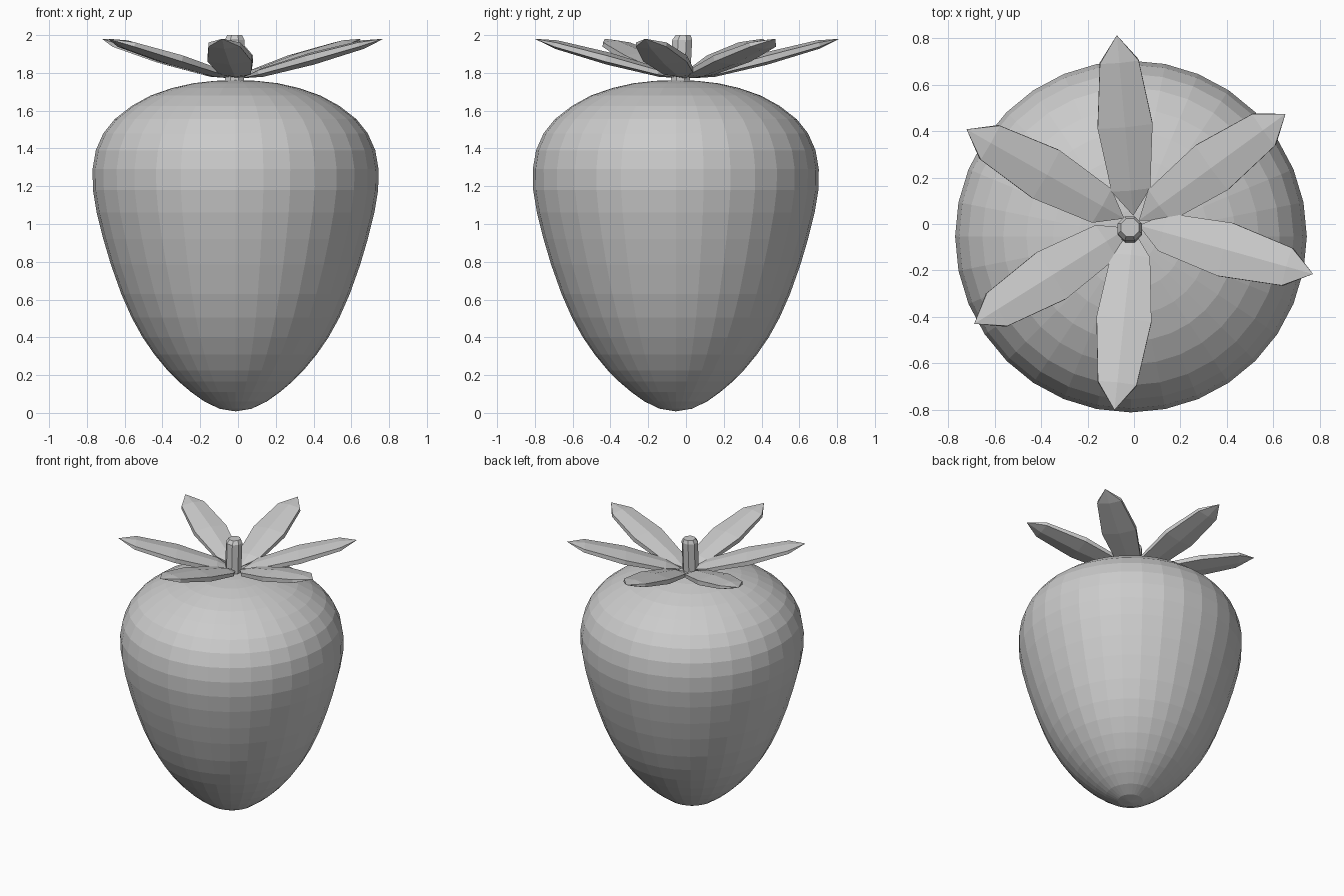
import bpy, bmesh
from math import sin, cos, pi, radians
from mathutils import Matrix, Vector

if "Cube" in bpy.data.objects:
    bpy.data.objects.remove(bpy.data.objects["Cube"])


def make_object(name, bm):
    bmesh.ops.recalc_face_normals(bm, faces=bm.faces)
    mesh = bpy.data.meshes.new(name)
    bm.to_mesh(mesh)
    bm.free()
    obj = bpy.data.objects.new(name, mesh)
    bpy.context.collection.objects.link(obj)
    return obj


# Fruit body: revolved profile (radius, height)
profile = [(0, .008), (.085, .022), (.165, .06), (.235, .11), (.30, .165),
           (.36, .225), (.43, .31), (.492, .40), (.55, .505), (.605, .63),
           (.66, .785), (.70, .92), (.735, 1.06), (.755, 1.18), (.757, 1.29),
           (.74, 1.39), (.70, 1.48), (.64, 1.555), (.55, 1.625), (.45, 1.68),
           (.335, 1.72), (.225, 1.745), (.11, 1.758), (0, 1.762)]
bm = bmesh.new()
verts = [bm.verts.new((r, 0, z)) for r, z in profile]
edges = [bm.edges.new(p) for p in zip(verts, verts[1:])]
bmesh.ops.spin(bm, geom=verts + edges, cent=(0, 0, 0), axis=(0, 0, 1),
               angle=2 * pi, steps=32, use_duplicate=False)
bmesh.ops.remove_doubles(bm, verts=bm.verts, dist=.0005)
body = make_object("fruit_body", bm)
body.location = (-.013, -.054, 0)


# Leaves: flattened low-poly spheroids, poles at base and tip
def add_leaf(index, angle, reach):
    bm = bmesh.new()
    bmesh.ops.create_uvsphere(bm, u_segments=6, v_segments=4, radius=1)
    half = .39 / cos(radians(15))
    # sphere: z becomes length, x becomes width, y becomes thickness
    for v in bm.verts:
        x, y, z = v.co
        v.co = (z * half, x * .137, y * .033)
    tilt = Matrix.Rotation(radians(-15), 4, 'Y')
    turn = Matrix.Rotation(radians(angle), 4, 'Z')
    move = Matrix.Translation((reach - .39, 0, 1.876))
    bm.transform(turn @ move @ tilt)
    make_object(f"leaf_{index}", bm)


for i, (angle, reach) in enumerate([(95.2, .816), (36, .806), (-15.6, .80),
                                    (264, .805), (212, .811), (150.5, .828)]):
    add_leaf(i + 1, angle, reach)

# Stem: eight-sided peg with a slightly chamfered top
bm = bmesh.new()
rings = []
for r, z, y in [(.055, 1.745, -.03), (.057, 1.975, -.02), (.042, 2.0, -.015)]:
    rings.append([bm.verts.new((-.018 + r * cos((k + .5) * pi / 4),
                                y + r * sin((k + .5) * pi / 4), z))
                  for k in range(8)])
for a, b in zip(rings, rings[1:]):
    for k in range(8):
        n = (k + 1) % 8
        bm.faces.new((a[k], a[n], b[n], b[k]))
bm.faces.new(rings[0][::-1])
bm.faces.new(rings[-1])
make_object("stem", bm)
